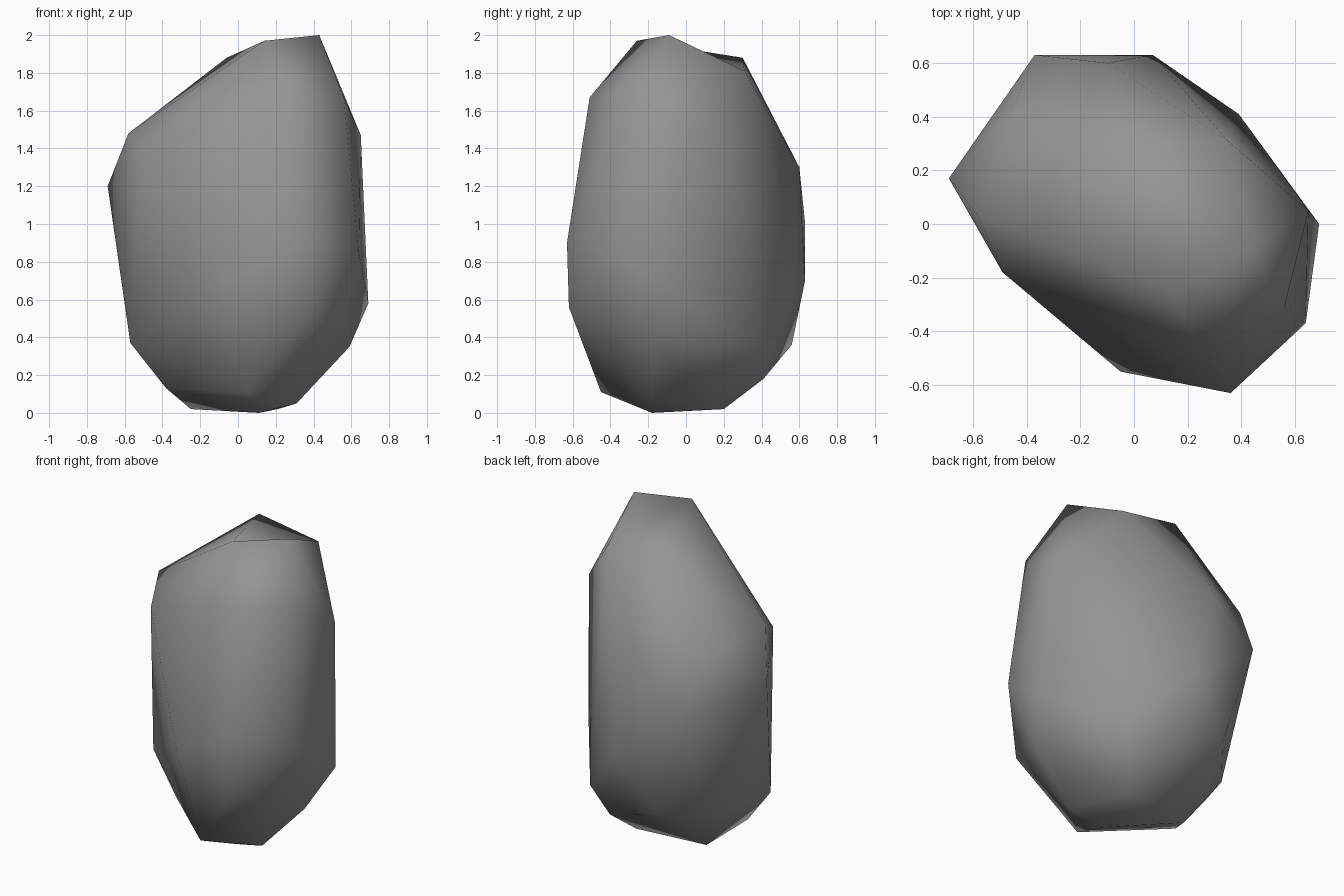
import bpy
import bmesh

# Remove the default cube only
default_cube = bpy.data.objects.get("Cube")
if default_cube:
    bpy.data.objects.remove(default_cube, do_unlink=True)

# Corner points of the boulder in hundredths of a unit, grouped by height
CROWN = [(43, -9, 200), (-6, 30, 188), (14, -26, 197), (35, 31, 181)]
SHOULDER = [(56, -31, 167), (27, -51, 167), (-58, 3, 148), (65, 5, 147),
            (-46, 41, 138), (-49, -18, 135), (-10, 60, 130), (-69, 17, 120)]
BELLY = [(-37, 63, 101), (36, -63, 90), (64, -37, 85), (7, 63, 70),
         (-5, -55, 70), (69, 0, 58), (37, -62, 56)]
FOOT = [(-57, -4, 37), (-20, 56, 36), (59, -17, 35), (39, 41, 33),
        (-45, 25, 32), (25, 41, 18), (-38, -8, 13), (5, -45, 11)]
BASE = [(31, -20, 5), (21, 20, 2), (-25, 15, 2), (11, -18, 0)]


def make_material(name, color):
    material = bpy.data.materials.new(name)
    material.use_nodes = True
    material.diffuse_color = color
    shader = next(node for node in material.node_tree.nodes
                  if node.type == "BSDF_PRINCIPLED")
    shader.inputs["Base Color"].default_value = color
    shader.inputs["Roughness"].default_value = 0.9
    return material


def make_stone(name, points, material):
    """Wrap the points in a closed skin with smooth shading."""
    mesh = bpy.data.meshes.new(name)
    shape = bmesh.new()
    corners = [shape.verts.new([value / 100 for value in point])
               for point in points]
    bmesh.ops.convex_hull(shape, input=corners)
    # Turn the ridge between peak and back crest into a shallow hollow
    ridge = shape.edges.get(corners[:2])
    if ridge:
        bmesh.ops.rotate_edges(shape, edges=[ridge])
    loose = [vert for vert in shape.verts if not vert.link_faces]
    bmesh.ops.delete(shape, geom=loose, context="VERTS")
    bmesh.ops.recalc_face_normals(shape, faces=shape.faces)
    for face in shape.faces:
        face.smooth = True
    shape.to_mesh(mesh)
    shape.free()
    mesh.materials.append(material)
    body = bpy.data.objects.new(name, mesh)
    bpy.context.collection.objects.link(body)
    return body


# Boulder: one faceted body with soft shading
stone_grey = make_material("stone_grey", (0.3, 0.3, 0.3, 1))
make_stone("boulder", CROWN + SHOULDER + BELLY + FOOT + BASE, stone_grey)
